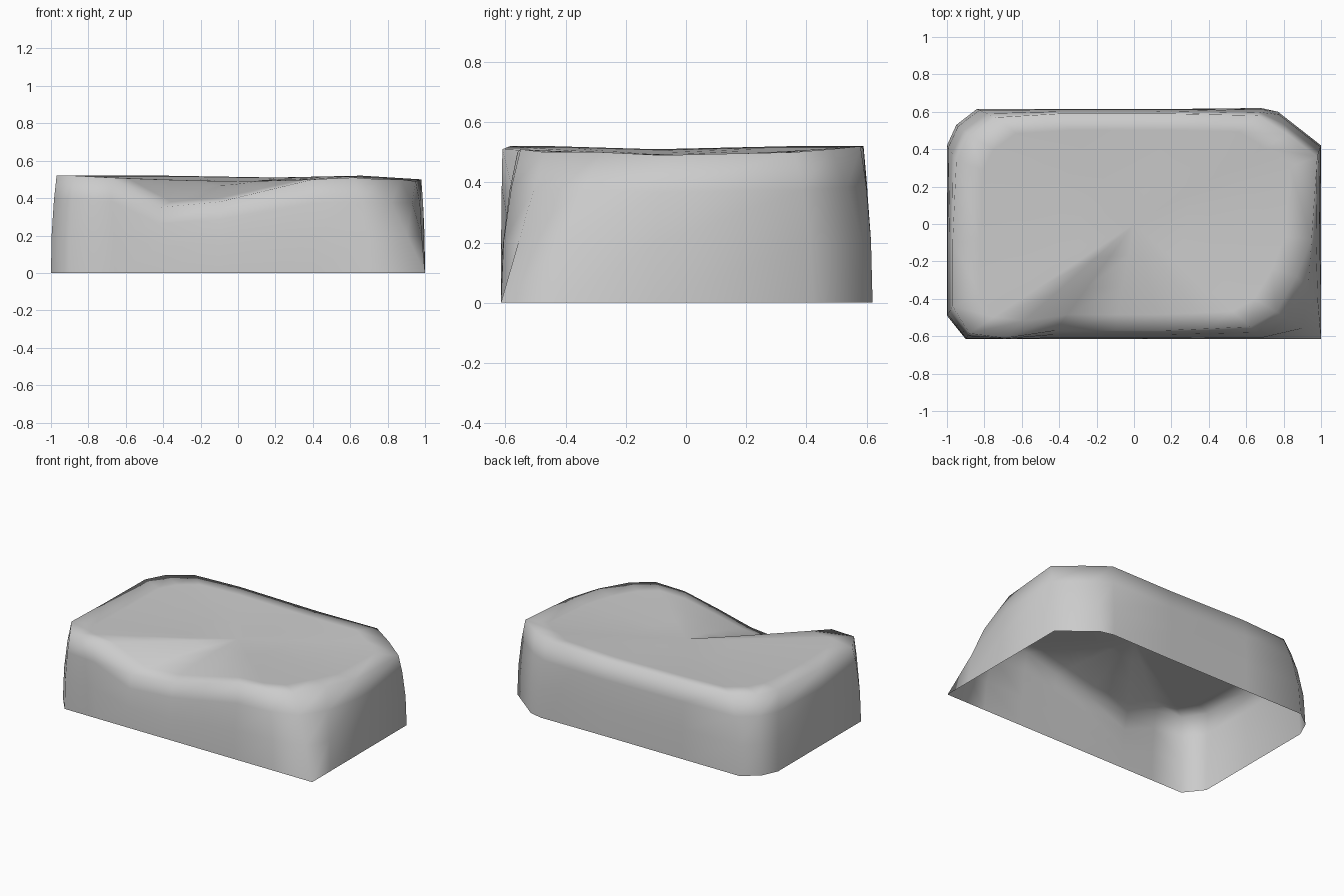
import bpy, bmesh

# remove the default cube
cube = bpy.data.objects.get("Cube")
if cube:
    bpy.data.objects.remove(cube, do_unlink=True)

# stone colour
stone = bpy.data.materials.new("stone_grey")
stone.use_nodes = True
grey = (0.6, 0.6, 0.6, 1)
stone.diffuse_color = grey
stone.node_tree.nodes["Principled BSDF"].inputs["Base Color"].default_value = grey

CROWN = 0.49
# each row: foot x, foot y, rim x, rim y, rim z, going round from the front left corner
outline = [
    (1, -.615, .76, -.47, .5),
    (1, -.42, .87, -.28, .5),
    (1, -.1, .95, -.08, .49),
    (1, .42, .98, .36, .5),
    (.77, .6, .82, .48, .51),
    (.68, .62, .66, .58, .52),
    (.2, .615, .2, .59, .51),
    (-.4, .615, -.4, .59, .52),
    (-.84, .615, -.74, .57, .52),
    (-.95, .53, -.88, .47, .52),
    (-1, .42, -.95, .34, .52),
    (-1, -.1, -.97, -.1, .51),
    (-1, -.49, -.97, -.44, .52),
    (-.9, -.615, -.88, -.585, .52),
    (-.66, -.615, -.69, -.61, .51),
    (-.42, -.615, -.42, -.57, .35),
    (-.1, -.615, -.1, -.57, .38),
    (.15, -.615, .15, -.57, .44),
    (.4, -.615, .4, -.56, .5),
    (.7, -.615, .62, -.55, .51),
]

bm = bmesh.new()


def ring(point_at):
    return [bm.verts.new(point_at(i, *row)) for i, row in enumerate(outline)]


def wall(t):
    # walls rise steeply and curl in near the rim; the sharp corner leans evenly
    def point(i, fx, fy, rx, ry, rz):
        h = t if i == 0 else t ** 2.2
        return (fx + (rx - fx) * h, fy + (ry - fy) * h, rz * t)
    return point


def cap(scale):
    # crown shrinks to the middle, with the rim and the front hollow fading out
    def point(i, fx, fy, rx, ry, rz):
        return (rx * scale, ry * scale, CROWN + (rz - CROWN) * scale ** 1.5)
    return point


# open-bottomed shell
rings = [ring(wall(t)) for t in (0, .4, .75, 1)]
rings += [ring(cap(s)) for s in (.85, .6, .3)]
n = len(outline)
for low, high in zip(rings, rings[1:]):
    for i in range(n):
        j = (i + 1) % n
        bm.faces.new((low[i], low[j], high[j], high[i]))
centre = bm.verts.new((0, 0, CROWN))
for i in range(n):
    bm.faces.new((rings[-1][i], rings[-1][(i + 1) % n], centre))
for face in bm.faces:
    face.smooth = True

mesh = bpy.data.meshes.new("rock_shell")
bm.to_mesh(mesh)
bm.free()
mesh.materials.append(stone)
rock = bpy.data.objects.new("rock_shell", mesh)
bpy.context.collection.objects.link(rock)
